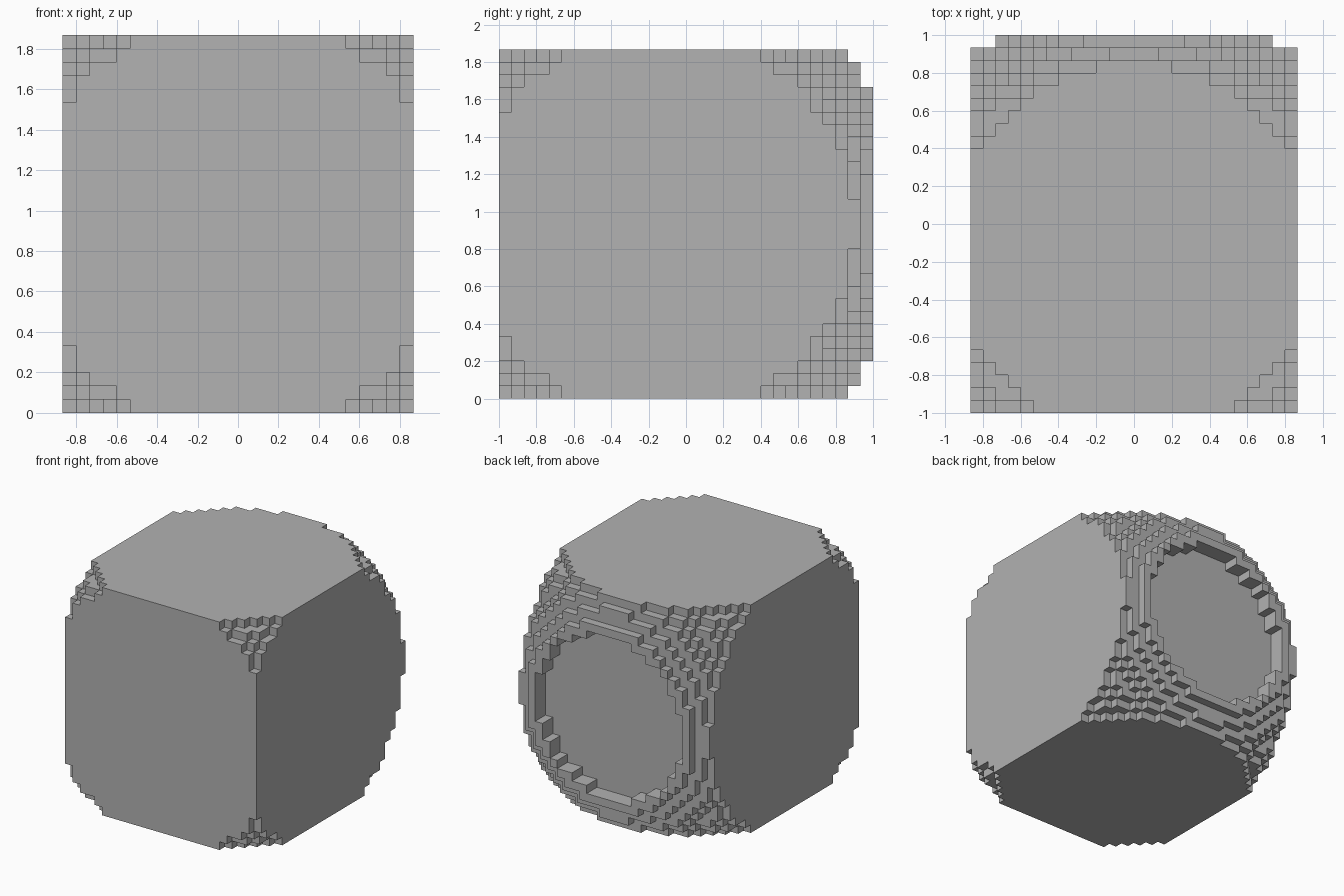
import bpy
import bmesh
from mathutils import Vector

if "Cube" in bpy.data.objects:
    bpy.data.objects.remove(bpy.data.objects["Cube"], do_unlink=True)

CELL = 2 / 30                 # edge of one block
HALF = (13, 15, 14)           # half size of the trimmed box, in blocks
BALL_Y, BALL_R = -2, 20       # ball that rounds off the box
DISH_R, DISH_DEPTH = 10, 2    # round recess in the back

grey = bpy.data.materials.new("plain grey")
grey.use_nodes = True
colour = (0.445, 0.445, 0.445, 1)
grey.diffuse_color = colour
grey.node_tree.nodes["Principled BSDF"].inputs["Base Color"].default_value = colour


def is_solid(cell):
    """A block is kept inside the box and the ball, and outside the recess."""
    if any(not -h <= c < h for c, h in zip(cell, HALF)):
        return False
    x, y, z = (c + 0.5 for c in cell)
    if x * x + (y - BALL_Y) ** 2 + z * z > BALL_R ** 2:
        return False
    in_dish = y > HALF[1] - DISH_DEPTH and x * x + z * z < DISH_R ** 2
    return not in_dish


bm = bmesh.new()
corners = {}


def corner(point):
    """Shared vertex at a block corner."""
    key = tuple(point)
    if key not in corners:
        x, y, z = key
        corners[key] = bm.verts.new(Vector((x, y, z + HALF[2])) * CELL)
    return corners[key]


def add_side(cell, axis, step):
    """One outward-facing square on the given side of a block."""
    u, v = (axis + 1) % 3, (axis + 2) % 3
    ring = []
    for du, dv in ((0, 0), (1, 0), (1, 1), (0, 1)):
        p = list(cell)
        p[axis] += step > 0
        p[u] += du
        p[v] += dv
        ring.append(corner(p))
    bm.faces.new(ring if step > 0 else ring[::-1])


# Stepped outer skin
for x in range(-HALF[0], HALF[0]):
    for y in range(-HALF[1], HALF[1]):
        for z in range(-HALF[2], HALF[2]):
            cell = (x, y, z)
            if not is_solid(cell):
                continue
            for axis in range(3):
                for step in (-1, 1):
                    neighbour = list(cell)
                    neighbour[axis] += step
                    if not is_solid(neighbour):
                        add_side(cell, axis, step)

# Merge the flat areas into large faces
bmesh.ops.dissolve_limit(bm, angle_limit=0.01, verts=bm.verts, edges=bm.edges)

mesh = bpy.data.meshes.new("stepped_ball_body")
bm.to_mesh(mesh)
bm.free()
mesh.materials.append(grey)
body = bpy.data.objects.new("stepped_ball_body", mesh)
bpy.context.collection.objects.link(body)
